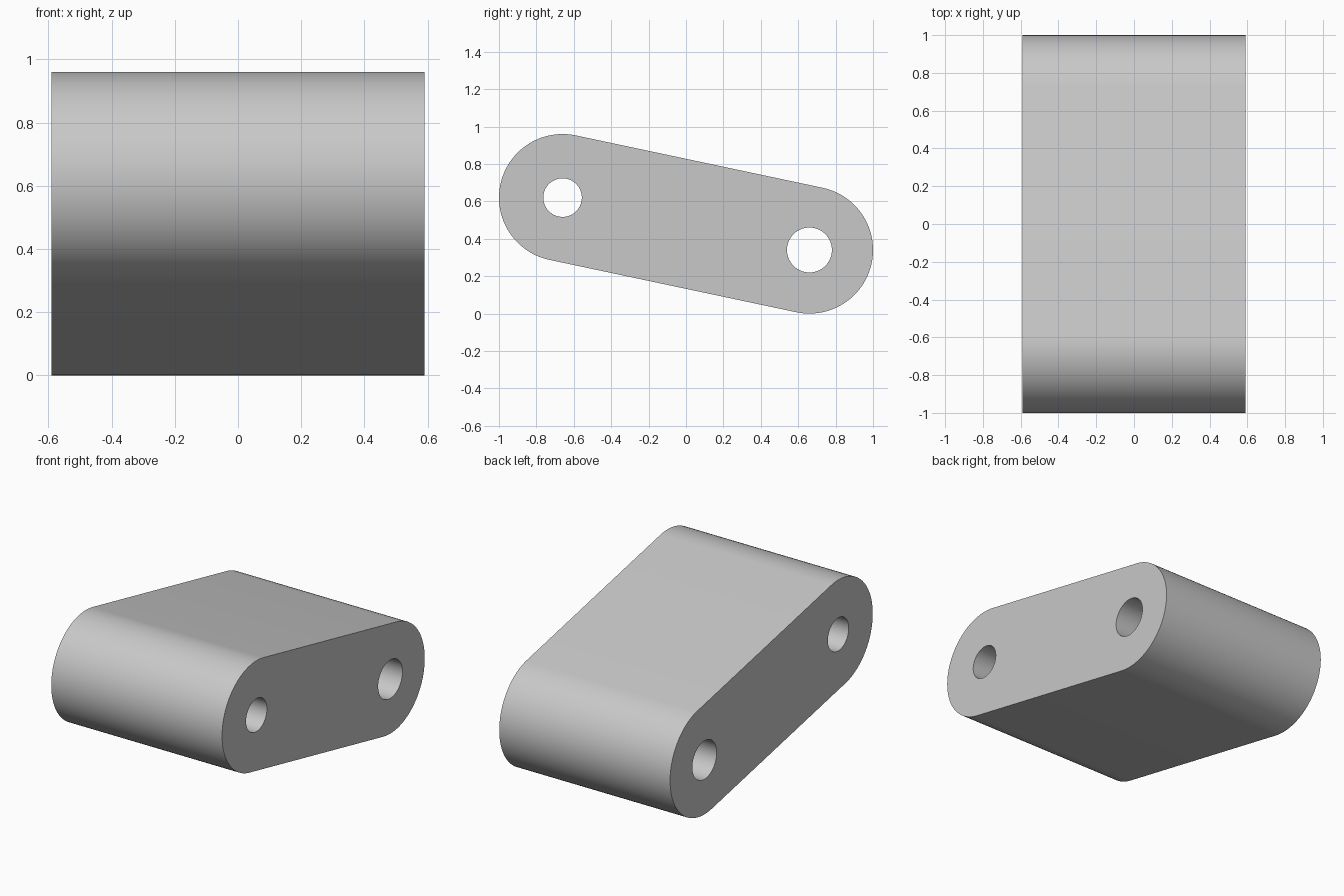
import bpy, bmesh, math
from mathutils import Vector

cube = bpy.data.objects.get("Cube")
if cube:
    bpy.data.objects.remove(cube, do_unlink=True)

HALF_WIDTH = 0.59
END_RADIUS = 0.34
FRONT = Vector((0, -0.66, 0.62))
BACK = Vector((0, 0.66, 0.34))
SEGMENTS = 96


def arc(centre, radius, start, sweep, count):
    """Points on an arc in the side plane."""
    angles = [start + sweep * i / count for i in range(count + 1)]
    return [centre + Vector((-HALF_WIDTH, radius * math.cos(a), radius * math.sin(a)))
            for a in angles]


def add_loop(bm, points):
    verts = [bm.verts.new(p) for p in points]
    return [bm.edges.new((v, verts[i - 1])) for i, v in enumerate(verts)]


# Side profile: two round ends joined by tangent lines, with two pin holes
tilt = math.atan2(BACK.z - FRONT.z, BACK.y - FRONT.y)
outline = (arc(BACK, END_RADIUS, tilt - math.pi / 2, math.pi, SEGMENTS // 2)
           + arc(FRONT, END_RADIUS, tilt + math.pi / 2, math.pi, SEGMENTS // 2))
bm = bmesh.new()
edges = add_loop(bm, outline)
for centre, radius in ((FRONT, 0.103), (BACK, 0.12)):
    edges += add_loop(bm, arc(centre, radius, 0, math.tau, SEGMENTS)[:-1])
bmesh.ops.triangle_fill(bm, edges=edges, use_beauty=True, normal=(-1, 0, 0))

# Extrude across the full width
result = bmesh.ops.extrude_face_region(bm, geom=bm.faces[:], use_keep_orig=True)
moved = [g for g in result["geom"] if isinstance(g, bmesh.types.BMVert)]
bmesh.ops.translate(bm, verts=moved, vec=(2 * HALF_WIDTH, 0, 0))
bmesh.ops.recalc_face_normals(bm, faces=bm.faces[:])
mesh = bpy.data.meshes.new("link_block")
bm.to_mesh(mesh)
bm.free()

# Plain grey material
grey = bpy.data.materials.new("light_grey")
grey.use_nodes = True
colour = (0.58, 0.58, 0.58, 1)
grey.diffuse_color = colour
grey.node_tree.nodes["Principled BSDF"].inputs["Base Color"].default_value = colour
mesh.materials.append(grey)

block = bpy.data.objects.new("link_block", mesh)
bpy.context.collection.objects.link(block)
bpy.ops.object.select_all(action="DESELECT")
block.select_set(True)
bpy.context.view_layer.objects.active = block
bpy.ops.object.shade_smooth_by_angle(angle=math.radians(30))
